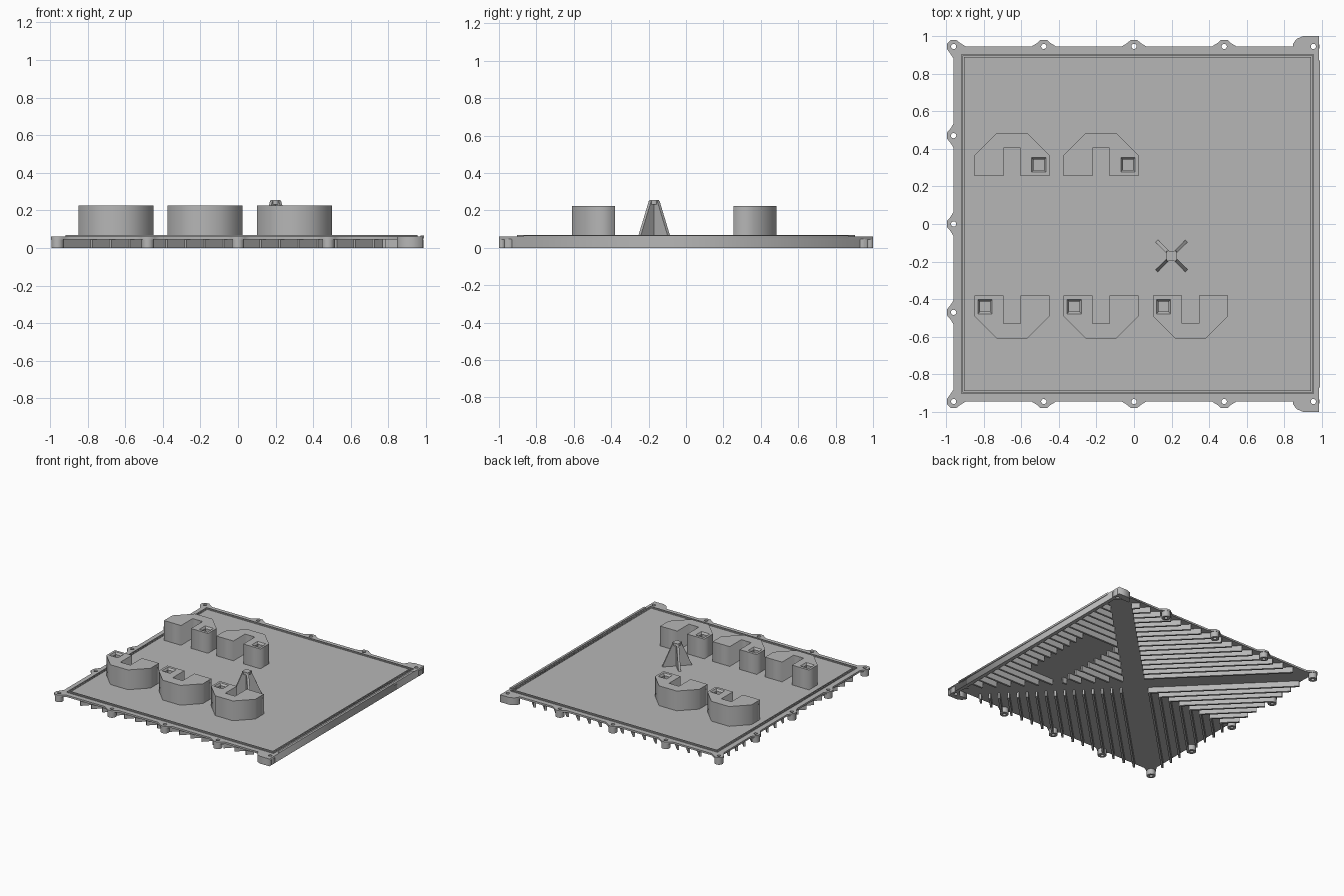
import bpy, bmesh, math
from mathutils import Vector

cube = bpy.data.objects.get("Cube")
if cube:
    bpy.data.objects.remove(cube)

grey = bpy.data.materials.new("cast_grey")
grey.use_nodes = True
grey.diffuse_color = (0.47, 0.47, 0.47, 1)
grey.node_tree.nodes["Principled BSDF"].inputs["Base Color"].default_value = grey.diffuse_color


def add(name, mesh):
    mesh.materials.clear()
    mesh.materials.append(grey)
    ob = bpy.data.objects.new(name, mesh)
    bpy.context.collection.objects.link(ob)
    return ob


def circle(x, y, r, n=16):
    return [(x + r * math.cos(i * math.tau / n), y + r * math.sin(i * math.tau / n)) for i in range(n)]


def rect(x0, x1, y0, y1):
    return [(x0, y0), (x1, y0), (x1, y1), (x0, y1)]


def slab(name, loops, z0, z1):
    """Extrude a flat outline; further loops inside it become holes."""
    cu = bpy.data.curves.new(name, "CURVE")
    cu.dimensions = "2D"
    cu.fill_mode = "BOTH"
    cu.extrude = (z1 - z0) / 2
    for loop in loops:
        sp = cu.splines.new("POLY")
        sp.points.add(len(loop) - 1)
        for p, (x, y) in zip(sp.points, loop):
            p.co = (x, y, 0, 1)
        sp.use_cyclic_u = True
    tmp = bpy.data.objects.new(name + "_outline", cu)
    bpy.context.collection.objects.link(tmp)
    bpy.context.view_layer.update()
    dg = bpy.context.evaluated_depsgraph_get()
    mesh = bpy.data.meshes.new_from_object(tmp.evaluated_get(dg))
    bpy.data.objects.remove(tmp)
    for v in mesh.vertices:
        v.co.z += (z0 + z1) / 2
    mesh.name = name
    return add(name, mesh)


def bar(bm, a, b, t, z0, z1):
    """Upright thin wall from a to b."""
    a, b = Vector(a), Vector(b)
    d = (b - a).normalized() * t / 2
    n = Vector((-d.y, d.x))
    foot = [bm.verts.new((*p, z0)) for p in (a - n, b - n, b + n, a + n)]
    face = bm.faces.new(foot)
    top = bmesh.ops.extrude_face_region(bm, geom=[face])["geom"]
    bmesh.ops.translate(bm, vec=(0, 0, z1 - z0), verts=[v for v in top if isinstance(v, bmesh.types.BMVert)])


def finish(name, bm):
    bmesh.ops.recalc_face_normals(bm, faces=bm.faces)
    mesh = bpy.data.meshes.new(name)
    bm.to_mesh(mesh)
    bm.free()
    return add(name, mesh)


# Base plate: half outline with screw lugs, mirrored front to back
EX, EY, LUG = -0.96, 0.945, 0.48
bump = [(0.065, 0), (0.036, 0.018), (0.018, 0.034), (-0.018, 0.034), (-0.036, 0.018), (-0.065, 0)]
half = [(0.985, 1), (0.9, 1), (0.865, 0.985), (0.847, 0.96), (0.845, EY)]
for cx in (LUG, 0, -LUG):
    half += [(cx + u, EY + v) for u, v in bump]
half += [(-0.895, EY), (-0.925, 0.963), (-0.945, 0.979), (-0.975, 0.979),
         (-0.995, 0.96), (-0.995, 0.93), (-0.98, 0.91), (EX, 0.88)]
half += [(EX - v, 0.47 + u) for u, v in bump]
half += [(EX - v, u) for u, v in bump[:3]]
outline = half + [(x, -y) for x, y in reversed(half)]
lugs = [(x, s * EY) for s in (-1, 1) for x in (0.955, LUG, 0, -LUG, EX)]
lugs += [(EX, y) for y in (-0.47, 0, 0.47)]
slab("base_plate", [outline] + [circle(x, y, 0.014) for x, y in lugs], 0.045, 0.06)

# Screw posts under the lugs
for x, y in lugs:
    slab("screw_post", [circle(x, y, 0.033), circle(x, y, 0.014)], 0, 0.046)

# Side wall, its lip and the two corner tabs
slab("side_wall", [rect(0.955, 0.985, -0.93, 0.93)], 0, 0.05)
slab("side_lip", [rect(0.972, 0.99, -0.87, 0.87)], 0.05, 0.066)
for s in (-1, 1):
    slab("corner_tab", [[(x, s * y) for x, y in half[:5] + [(0.92, EY), (0.93, 0.97), (0.985, 0.97)]]], 0, 0.046)
    slab("tab_edge", [[(x, s * y) for x, y in rect(0.97, 0.985, 0.92, 0.98)]], 0, 0.046)

# Raised deck with a sealing ridge around it
slab("deck", [rect(-0.9, 0.94, -0.89, 0.89)], 0.058, 0.063)
for g in (0, 0.014):
    slab("seal_ridge", [rect(-0.918 + g, 0.956 - g, -0.904 + g, 0.904 - g),
                        rect(-0.911 + g, 0.949 - g, -0.897 + g, 0.897 - g)], 0.058, 0.068)

# Cooling fins: slanted sets mirrored front to back, split by diagonal channels
bm = bmesh.new()
for i in range(-9, 18):
    c = i * 0.1 + 0.05
    if abs(c) < 0.08:
        continue
    y0 = c / 2 + 0.06 if c > 0 else 0.0
    y1 = min(0.93, c + 0.95)
    if y1 - y0 > 0.03:
        for s in (-1, 1):
            bar(bm, (c - y0, s * y0), (c - y1, s * y1), 0.016, 0, 0.05)
# Straight fins around a bare patch
for i in range(-11, 12):
    y = i * 0.075
    x0 = abs(y) + 0.11
    spans = [(x0, 0.45), (0.76, 0.96)] if abs(y) < 0.31 else [(x0, 0.96)]
    for a, b in spans:
        if b - a > 0.02:
            bar(bm, (a, y), (b, y), 0.016, 0, 0.05)
finish("cooling_fins", bm)

# U-shaped housings, each with a stepped square socket
shape = [(-0.2, 0.115), (-0.2, 0.005), (-0.08, -0.115), (0.08, -0.115), (0.2, 0.005), (0.2, 0.115),
         (0.045, 0.115), (0.045, -0.035), (-0.045, -0.035), (-0.045, 0.115)]
SX, SY, TOP = -0.143, 0.055, 0.225


def housing(cx, cy, s):
    def place(pts):
        return [(cx + s * x, cy + s * y) for x, y in pts]

    def square(r):
        return place(rect(SX - r, SX + r, SY - r, SY + r))
    slab("housing", [place(shape), square(0.038)], 0.06, TOP)
    bm = bmesh.new()
    rings = [[bm.verts.new((x, y, z)) for x, y in square(r)]
             for r, z in ((0.038, TOP), (0.027, TOP - 0.015), (0.027, TOP - 0.05))]
    for lo, hi in zip(rings, rings[1:]):
        for k in range(4):
            bm.faces.new((lo[k], lo[k - 1], hi[k - 1], hi[k]))
    bm.faces.new(rings[-1])
    ob = finish("socket", bm)
    if ob.data.polygons[-1].normal.z < 0:
        ob.data.flip_normals()


for cx in (-0.65, -0.175, 0.3):
    housing(cx, -0.495, 1)
for cx in (-0.65, -0.175):
    housing(cx, 0.37, -1)

# Spire: four tapering ribs around a square collar
PX, PY = 0.2, -0.17
bm = bmesh.new()
for k in range(4):
    a = math.radians(45 + 90 * k)
    d, n = Vector((math.cos(a), math.sin(a), 0)), Vector((-math.sin(a), math.cos(a), 0)) * 0.009
    side = [Vector((PX, PY, 0)) + d * r + Vector((0, 0, z))
            for r, z in ((0, 0.06), (0.113, 0.06), (0.032, 0.25), (0, 0.25))]
    front = [bm.verts.new(p + n) for p in side]
    back = [bm.verts.new(p - n) for p in side]
    bm.faces.new(front)
    bm.faces.new(back[::-1])
    for j in range(4):
        bm.faces.new((front[j - 1], front[j], back[j], back[j - 1]))
finish("spire_ribs", bm)
slab("spire_collar", [rect(PX - 0.026, PX + 0.026, PY - 0.026, PY + 0.026)], 0.232, 0.255)
